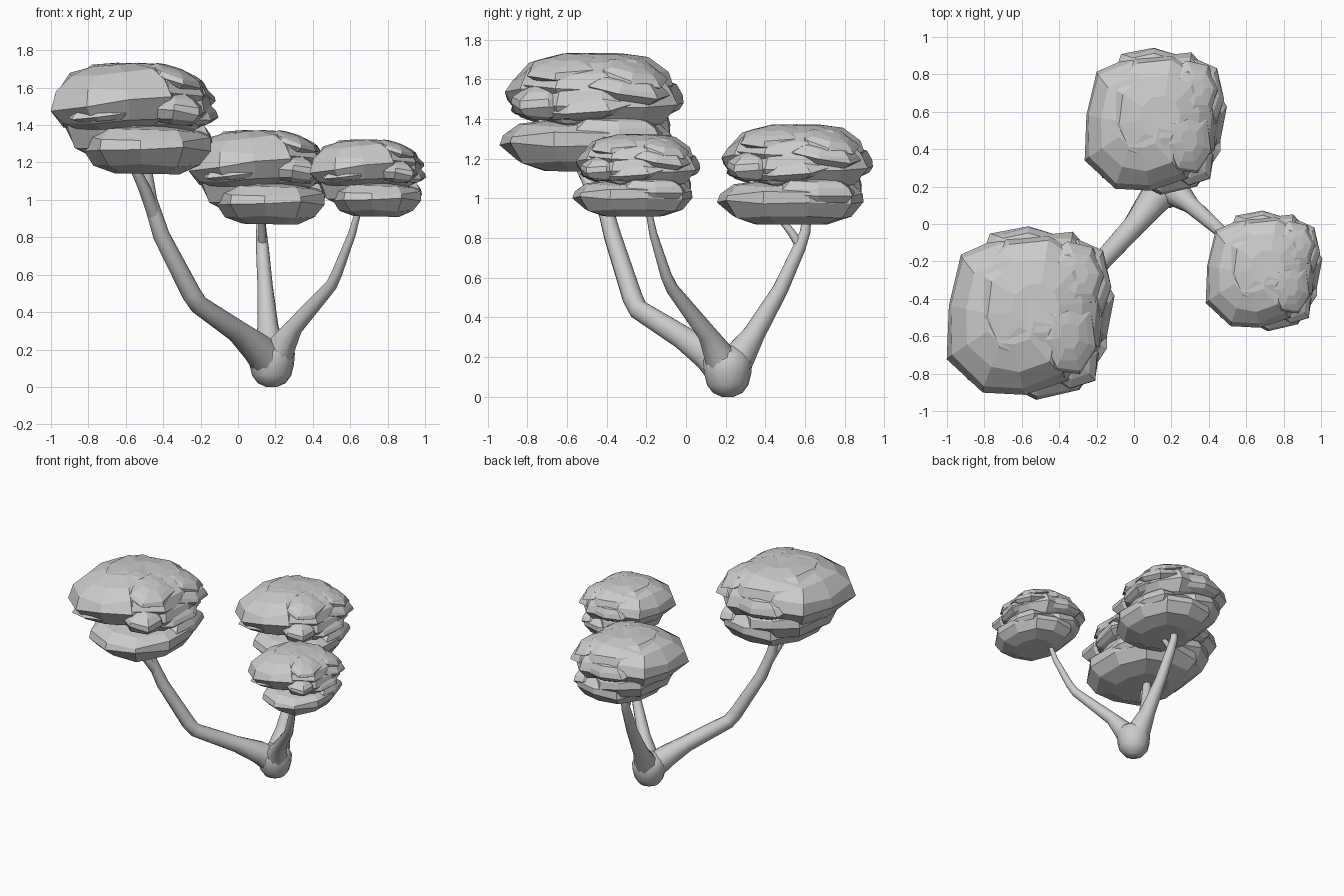
import bpy, bmesh, math, random
from mathutils import Vector, Euler

# Ring profiles of chunky lobes: (relative radius, relative height)
UPPER = [(0.5, -1.0), (0.83, -0.7), (1.0, -0.15), (0.91, 0.32), (0.68, 0.8), (0.34, 1.0)]
LOWER = [(0.5, -1.0), (0.82, -0.7), (1.0, 0.0), (0.97, 0.45), (0.8, 0.85), (0.4, 1.0)]


def mesh_object(name, bm):
    bmesh.ops.recalc_face_normals(bm, faces=bm.faces)
    me = bpy.data.meshes.new(name)
    bm.to_mesh(me)
    bm.free()
    ob = bpy.data.objects.new(name, me)
    bpy.context.collection.objects.link(ob)
    return ob


def add_rings(bm, rings):
    """Skin a list of vertex rings and cap both ends."""
    loops = [[bm.verts.new(p) for p in r] for r in rings]
    n = len(loops[0])
    for a, b in zip(loops, loops[1:]):
        for i in range(n):
            j = (i + 1) % n
            bm.faces.new((a[i], a[j], b[j], b[i]))
    bm.faces.new(loops[0][::-1])
    bm.faces.new(loops[-1])


def lobe(bm, rng, profile, center, radii, tilt=(0, 0, 0), n=10, jitter=0.045):
    """Irregular faceted cushion with slightly squared outline."""
    rot = Euler([math.radians(t) for t in tilt])
    off = rng.random() * 6.28
    wob = [1 + rng.uniform(-jitter, jitter) for _ in range(n)]
    rings = []
    for r, h in profile:
        ring = []
        for i in range(n):
            a = off + 2 * math.pi * i / n
            c, s = math.cos(a), math.sin(a)
            sq = (abs(c) ** 2.4 + abs(s) ** 2.4) ** (-1 / 2.4)
            k = r * sq * wob[i] * (1 + rng.uniform(-jitter, jitter) * 0.6)
            dz = rng.uniform(-0.12, 0.12) if 0.5 < r and abs(h) < 0.9 else 0
            p = Vector((c * k * radii[0], s * k * radii[1], (h + dz) * radii[2]))
            p.rotate(rot)
            ring.append(p + Vector(center))
        rings.append(ring)
    add_rings(bm, rings)


# Foliage: one craggy cluster reused at three sizes
bm = bmesh.new()
rng = random.Random(4)
for args in [
    # lower tier
    (LOWER, (0.06, -0.01, -0.145), (0.305, 0.37, 0.11), (0, 1, 0)),
    (LOWER, (-0.06, 0.05, -0.07), (0.26, 0.29, 0.12), (0, 8, 0)),
    # upper tier
    (UPPER, (-0.07, -0.02, 0.09), (0.315, 0.375, 0.15), (0, -5, 0)),
    (UPPER, (0.03, 0.02, 0.125), (0.31, 0.34, 0.12), (0, 2, 0)),
    (UPPER, (0.11, 0.05, 0.065), (0.25, 0.31, 0.14), (0, 4, 0)),
]:
    lobe(bm, rng, *args)
# thin slabs layered on the craggy right, front and back sides
for c, r, t in [
    ((0.25, 0.15, 0.10), (0.12, 0.18, 0.05), (-8, 14, 10)),
    ((0.26, -0.02, 0.02), (0.11, 0.20, 0.05), (6, 10, -8)),
    ((0.19, -0.20, 0.04), (0.13, 0.14, 0.07), (4, 6, 20)),
    ((0.21, 0.17, 0.16), (0.13, 0.15, 0.045), (-12, 20, 0)),
    ((0.17, -0.10, 0.185), (0.13, 0.18, 0.045), (6, 16, 10)),
    ((0.25, 0.10, -0.09), (0.11, 0.22, 0.07), (0, 6, 5)),
    ((-0.14, -0.25, 0.02), (0.15, 0.11, 0.035), (6, -6, 0)),
    ((-0.02, 0.28, 0.06), (0.20, 0.11, 0.07), (-6, 4, 0)),
]:
    lobe(bm, rng, UPPER, c, r, t, n=7, jitter=0.1)
cluster = mesh_object("foliage_back", bm)
cluster.location = (0.11, 0.55, 1.125)
for name, loc, s in [("foliage_left", (-0.56, -0.475, 1.44), 1.18),
                     ("foliage_right", (0.69, -0.25, 1.12), 0.82)]:
    ob = bpy.data.objects.new(name, cluster.data)
    ob.location = loc
    ob.scale = (s, s, s)
    bpy.context.collection.objects.link(ob)


def branch(name, pts, n=10):
    """Tapered tube through (x, y, z, radius) points."""
    P = [Vector(p[:3]) for p in pts]
    rings = []
    for i, p in enumerate(P):
        d = (P[min(i + 1, len(P) - 1)] - P[max(i - 1, 0)]).normalized()
        u = d.cross(Vector((0.6, -0.8, 0.1))).normalized()
        v = d.cross(u)
        rings.append([p + pts[i][3] * (u * math.cos(2 * math.pi * k / n) + v * math.sin(2 * math.pi * k / n))
                      for k in range(n)])
    b = bmesh.new()
    add_rings(b, rings)
    for f in b.faces:
        f.smooth = len(f.verts) == 4
    return mesh_object(name, b)


# Bulbous trunk base
branch("trunk_base", [(0.18, 0.21, z, r) for z, r in
                      [(0.0, 0.03), (0.02, 0.075), (0.06, 0.105), (0.12, 0.12), (0.18, 0.125),
                       (0.22, 0.105), (0.25, 0.065), (0.26, 0.03)]], 12)

# Three bent branches with small forks under the foliage
branch("branch_left", [(0.18, 0.21, 0.12, 0.10), (0.10, 0.12, 0.21, 0.085), (0.0, -0.01, 0.295, 0.062),
                       (-0.21, -0.24, 0.44, 0.052), (-0.25, -0.27, 0.50, 0.052), (-0.41, -0.37, 0.81, 0.045),
                       (-0.47, -0.42, 1.0, 0.038), (-0.50, -0.44, 1.25, 0.025)])
branch("fork_left", [(-0.44, -0.39, 0.90, 0.038), (-0.50, -0.48, 1.06, 0.032), (-0.59, -0.58, 1.25, 0.022)])
branch("branch_back", [(0.18, 0.21, 0.12, 0.10), (0.17, 0.28, 0.22, 0.08), (0.16, 0.345, 0.32, 0.057),
                       (0.145, 0.475, 0.54, 0.041), (0.13, 0.57, 0.75, 0.034), (0.125, 0.60, 0.83, 0.028),
                       (0.12, 0.62, 0.98, 0.018)])
branch("fork_back", [(0.13, 0.575, 0.76, 0.024), (0.13, 0.53, 0.83, 0.02), (0.12, 0.42, 0.97, 0.014)])
branch("branch_right", [(0.18, 0.21, 0.12, 0.10), (0.235, 0.16, 0.22, 0.075), (0.30, 0.105, 0.32, 0.048),
                        (0.50, -0.07, 0.545, 0.032), (0.53, -0.10, 0.61, 0.029), (0.61, -0.165, 0.82, 0.021),
                        (0.66, -0.20, 1.0, 0.014)])
